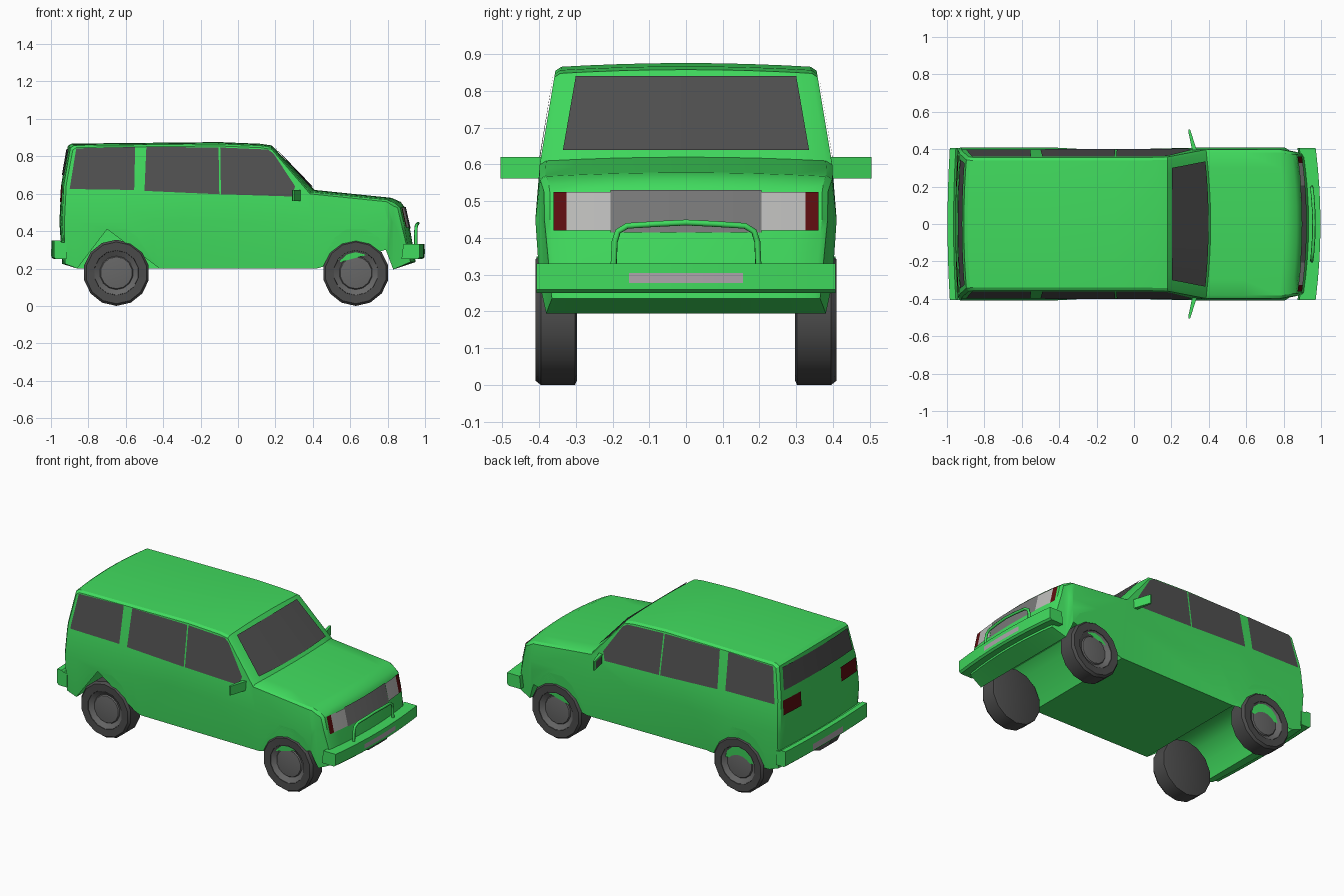
import bpy, bmesh, math
from mathutils import Vector

if "Cube" in bpy.data.objects:
    bpy.data.objects.remove(bpy.data.objects["Cube"])


def material(name, r, g, b):
    m = bpy.data.materials.new(name)
    m.diffuse_color = (r, g, b, 1)
    m.use_nodes = True
    m.node_tree.nodes["Principled BSDF"].inputs["Base Color"].default_value = m.diffuse_color
    return m


GREEN = material("green paint", 0.052, 0.71, 0.112)
GLASS = material("dark glass", 0.08, 0.08, 0.08)
TYRE = material("tyre rubber", 0.07, 0.07, 0.07)
RIM = material("wheel grey", 0.135, 0.135, 0.135)
GRILLE = material("grille grey", 0.19, 0.19, 0.19)
LAMP = material("lamp white", 0.5, 0.5, 0.49)
RED = material("dark red", 0.11, 0.004, 0.005)
PLATE = material("plate grey", 0.42, 0.38, 0.41)


def finish(bm, name, mat):
    me = bpy.data.meshes.new(name)
    bm.to_mesh(me)
    bm.free()
    ob = bpy.data.objects.new(name, me)
    bpy.context.collection.objects.link(ob)
    me.materials.append(mat)
    return ob


def prism(profile, h):
    """Closed extrusion of an (x, z) profile from y=-h to y=h."""
    bm = bmesh.new()
    a = [bm.verts.new((x, -h, z)) for x, z in profile]
    b = [bm.verts.new((x, h, z)) for x, z in profile]
    bm.faces.new(a)
    bm.faces.new(b[::-1])
    for i in range(len(a)):
        j = (i + 1) % len(a)
        bm.faces.new((a[j], a[i], b[i], b[j]))
    bmesh.ops.triangulate(bm, faces=[f for f in bm.faces if len(f.verts) > 4])
    bmesh.ops.recalc_face_normals(bm, faces=bm.faces[:])
    return bm


def cut(bm, axis, values):
    for v in values:
        co, no = Vector((0, 0, 0)), Vector((0, 0, 0))
        co[axis], no[axis] = v, 1
        bmesh.ops.bisect_plane(bm, geom=bm.verts[:] + bm.edges[:] + bm.faces[:],
                               dist=1e-5, plane_co=co, plane_no=no)


def half_width(x, z):
    pts = [(0.2, 0.385), (0.45, 0.402), (0.6, 0.398), (0.87, 0.353)]
    z = max(z, 0.2)
    for (z0, w0), (z1, w1) in zip(pts, pts[1:]):
        if z <= z1 or z1 == 0.87:
            w = w0 + (w1 - w0) * (z - z0) / (z1 - z0)
            break
    if z < 0.5 and (x < -0.44 or 0.41 < x < 0.81):
        w += 0.008                               # wheel flares
    return w - max(0, x - 0.8) * 0.15


def bow(x, z, f):
    """Ends and windscreen curve back towards the sides."""
    if x > 0.85:
        return x - 0.028 * f * f
    if z > 0.55 and x > 0.18:
        return x - 0.025 * f * f * min(1, (x - 0.18) / 0.23)
    if x < -0.88:
        return x + 0.015 * f * f
    return x


# Body: side profile with open wheel arches
profile = [(-0.86, 0.20), (-0.94, 0.225), (-0.955, 0.45), (-0.945, 0.65),
           (-0.91, 0.855), (-0.89, 0.868), (-0.1, 0.876), (0.12, 0.867), (0.18, 0.858),
           (0.41, 0.62), (0.82, 0.578), (0.87, 0.556), (0.893, 0.525),
           (0.92, 0.41), (0.95, 0.235), (0.83, 0.195),
           (0.79, 0.30), (0.75, 0.37), (0.68, 0.41), (0.58, 0.41), (0.52, 0.37), (0.42, 0.20),
           (-0.42, 0.20), (-0.54, 0.37), (-0.60, 0.41), (-0.70, 0.41), (-0.77, 0.37),
           (-0.82, 0.30)]
bm = prism(profile, 1)
cut(bm, 2, (0.45, 0.6))
cut(bm, 0, (-0.85, -0.45, 0.42, 0.8))
cut(bm, 1, (-0.96, -0.75, -0.5, -0.25, 0, 0.25, 0.5, 0.75, 0.96))
for v in bm.verts:
    x, f, z = v.co
    edge = abs(f) > 0.99
    if z > 0.84 or (x > 0.4 and z > 0.55):       # crowned roof and bonnet
        z -= 0.011 * f * f + (0.010 if edge else 0)
    nx = bow(x, z, f)
    if edge and x > 0.86 and z > 0.25:           # chamfered front corners
        nx -= 0.012
    if edge and x < -0.88 and z > 0.25:
        nx += 0.012
    v.co = (nx, f * half_width(x, z), z)
finish(bm, "body", GREEN)


def panel(name, mat, low, high, off, shift=None, n=8):
    """Thin curved strip between two lines, each given as (x, z, y0, y1)."""
    shift = shift or (lambda x, y, z: bow(x, z, y / half_width(x, z)))
    bm = bmesh.new()
    rows = []
    for x, z, y0, y1 in (low, high):
        ys = [y0 + (y1 - y0) * i / n for i in range(n + 1)]
        rows.append([bm.verts.new((shift(x, y, z) + off[0], y, z + off[1])) for y in ys])
    for i in range(n):
        q = (rows[0][i], rows[0][i + 1], rows[1][i + 1], rows[1][i])
        bm.faces.new(q if off[0] > 0 else q[::-1])
    return finish(bm, name, mat)


# Windscreen, rear window, grille
panel("windscreen", GLASS, (0.395, 0.635, -0.335, 0.335), (0.2, 0.837, -0.3, 0.3), (0.004, 0.004))
panel("rear_window", GLASS, (-0.9365, 0.70, -0.345, 0.345), (-0.9134, 0.835, -0.325, 0.325), (-0.005, 0))
panel("grille", GRILLE, (0.918, 0.415, -0.205, 0.205), (0.892, 0.53, -0.205, 0.205), (0.005, 0))

# Lamps and side windows on both sides
windows = {
    "rear_side_window": [(-0.90, 0.625), (-0.555, 0.62), (-0.55, 0.85), (-0.865, 0.842)],
    "middle_side_window": [(-0.50, 0.615), (-0.10, 0.597), (-0.104, 0.847), (-0.49, 0.85)],
    "front_side_window": [(-0.091, 0.597), (0.29, 0.585), (0.305, 0.64), (0.19, 0.815),
                          (0.16, 0.836), (-0.095, 0.847)],
}
for s, side in ((-1, "right"), (1, "left")):
    panel("headlight_" + side, LAMP, (0.918, 0.42, 0.205 * s, 0.325 * s),
          (0.894, 0.525, 0.205 * s, 0.325 * s), (0.005, 0))
    panel("indicator_" + side, RED, (0.918, 0.42, 0.325 * s, 0.36 * s),
          (0.894, 0.525, 0.325 * s, 0.36 * s), (0.005, 0))
    panel("tail_light_" + side, RED, (-0.9503, 0.555, 0.2 * s, 0.368 * s),
          (-0.9453, 0.645, 0.2 * s, 0.366 * s), (-0.005, 0))
    for name, pts in windows.items():
        bm = bmesh.new()
        vs = [bm.verts.new((x, s * (half_width(x, z) + 0.004), z)) for x, z in pts]
        bm.faces.new(vs if s < 0 else vs[::-1])
        finish(bm, name + "_" + side, GLASS)

    # Door mirror with glass on its rear side
    plan = [(0.337, 0.39), (0.312, 0.39), (0.29, 0.495), (0.292, 0.505), (0.3, 0.505)]
    bm = bmesh.new()
    face = bm.faces.new([bm.verts.new((x, y * s, 0.562)) for x, y in plan])
    ext = bmesh.ops.extrude_face_region(bm, geom=[face])["geom"]
    for v in ext:
        if isinstance(v, bmesh.types.BMVert):
            v.co.z = 0.62
    bmesh.ops.recalc_face_normals(bm, faces=bm.faces[:])
    finish(bm, "mirror_" + side, GREEN)
    bm = bmesh.new()
    q = [bm.verts.new(c) for c in ((0.303, 0.415 * s, 0.568), (0.2885, 0.49 * s, 0.568),
                                   (0.2885, 0.49 * s, 0.614), (0.303, 0.415 * s, 0.614))]
    bm.faces.new(q if s < 0 else q[::-1])
    finish(bm, "mirror_glass_" + side, GLASS)


# Bumpers, bowed in plan, with number plates
def bumper(name, prof, amount):
    bm = prism(prof, 0.407)
    cut(bm, 1, (-0.39, -0.3, -0.2, -0.1, 0, 0.1, 0.2, 0.3, 0.39))
    for v in bm.verts:
        v.co.x -= amount * (v.co.y / 0.4) ** 2
    finish(bm, name, GREEN)


bumper("front_bumper", [(0.90, 0.25), (0.985, 0.25), (0.997, 0.26), (0.997, 0.33), (0.91, 0.33)], 0.025)
bumper("rear_bumper", [(-0.93, 0.25), (-0.985, 0.25), (-0.997, 0.26), (-0.997, 0.35),
                       (-0.965, 0.35), (-0.955, 0.34), (-0.93, 0.34)], -0.012)
panel("front_plate", PLATE, (0.997, 0.277, -0.155, 0.155), (0.997, 0.305, -0.155, 0.155),
      (0.003, 0), lambda x, y, z: x - 0.025 * (y / 0.4) ** 2)
panel("rear_plate", PLATE, (-0.997, 0.268, -0.15, 0.15), (-0.997, 0.305, -0.15, 0.15),
      (-0.003, 0), lambda x, y, z: x + 0.012 * (y / 0.4) ** 2)

# Tubular guard on the front bumper
half = [(0.197, 0.325), (0.194, 0.39), (0.185, 0.418), (0.16, 0.433), (0.08, 0.438)]
path = [(-y, z) for y, z in half] + [(0, 0.442)] + half[::-1]
cu = bpy.data.curves.new("guard_bar", 'CURVE')
cu.dimensions = '3D'
cu.bevel_depth = 0.009
cu.bevel_resolution = 1
sp = cu.splines.new('POLY')
sp.points.add(len(path) - 1)
for p, (y, z) in zip(sp.points, path):
    p.co = (0.962 - 0.012 * (y / 0.2) ** 2, y, z, 1)
cu.materials.append(GREEN)
bpy.context.collection.objects.link(bpy.data.objects.new("guard_bar", cu))


# Wheels: turned tyre and dished rim
def lathe(name, prof, cx, s, mat, n=14):
    bm = bmesh.new()
    rings = []
    for r, y in prof:
        k = n if r > 0 else 1
        rings.append([bm.verts.new((cx + r * math.sin(2 * math.pi * i / n), s * y,
                                    0.177 - r * math.cos(2 * math.pi * i / n))) for i in range(k)])
    for a, b in zip(rings, rings[1:]):
        for i in range(n):
            q = [a[i % len(a)], a[(i + 1) % len(a)], b[(i + 1) % len(b)], b[i % len(b)]]
            bm.faces.new(list(dict.fromkeys(q)))
    bmesh.ops.recalc_face_normals(bm, faces=bm.faces[:])
    finish(bm, name, mat)


for cx, end in ((0.63, "front"), (-0.65, "rear")):
    for s, side in ((-1, "right"), (1, "left")):
        tag = end + "_" + side
        lathe("tyre_" + tag, [(0, 0.297), (0.165, 0.297), (0.177, 0.302), (0.177, 0.395),
                              (0.165, 0.41), (0.12, 0.408), (0.118, 0.38), (0, 0.375)], cx, s, TYRE)
        lathe("rim_" + tag, [(0, 0.37), (0.119, 0.37), (0.119, 0.405), (0.09, 0.385), (0.085, 0.392),
                             (0, 0.402)], cx, s, RIM)

# Smooth shading with crisp creases
meshes = [o for o in bpy.data.objects if o.type == 'MESH']
for o in meshes:
    o.select_set(True)
bpy.context.view_layer.objects.active = meshes[0]
bpy.ops.object.shade_smooth_by_angle(angle=math.radians(30))
